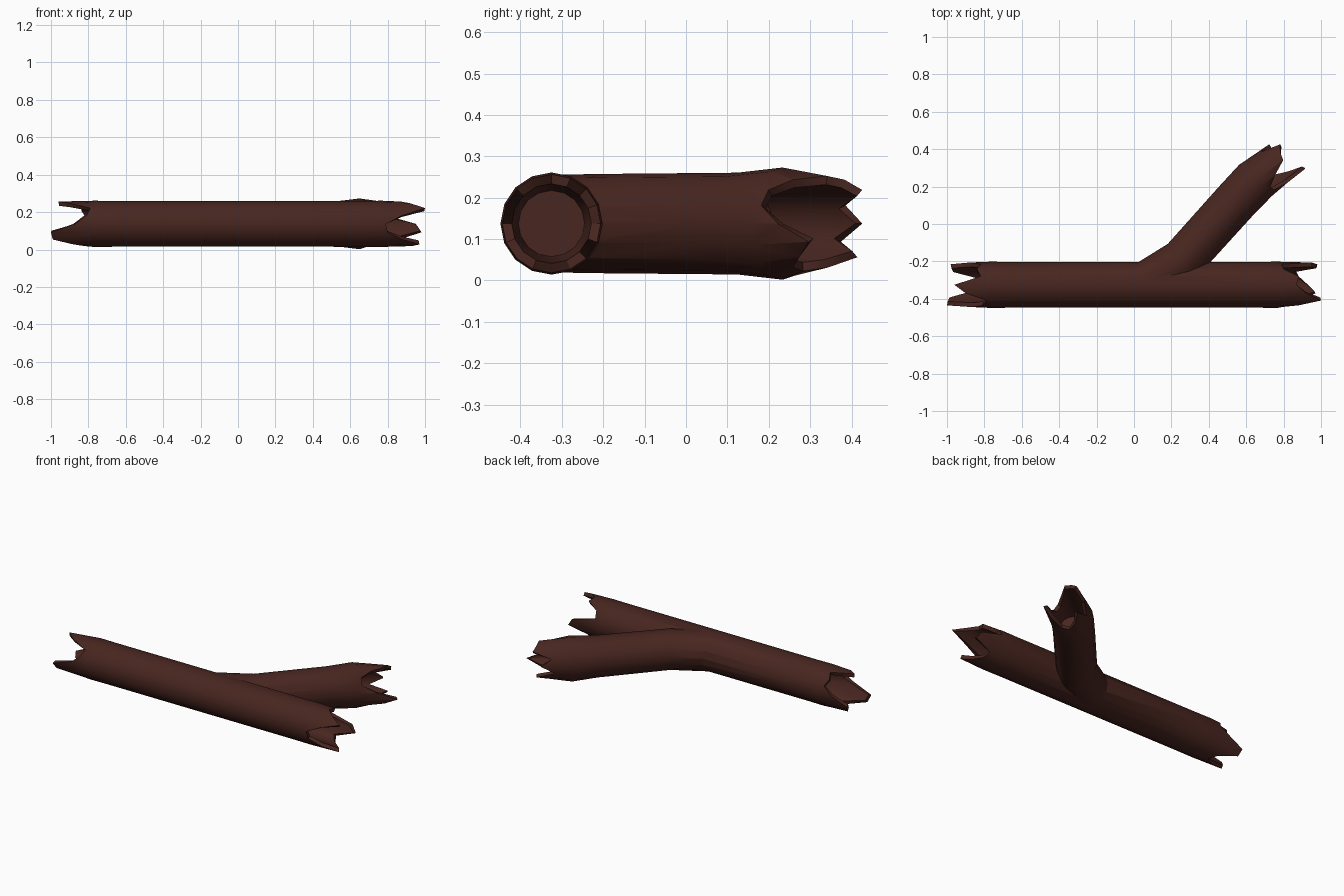
import bpy, bmesh, math
from mathutils import Vector

if "Cube" in bpy.data.objects:
    bpy.data.objects.remove(bpy.data.objects["Cube"])

N = 16
UP = Vector((0, 0, 1))
Z = 0.1375


def ring(bm, centre, axis, wide, tall, lengths=None, push=None):
    """Ring of N verts; optional per-vert lengths along 'push' make it jagged."""
    side = UP.cross(axis).normalized()
    verts = []
    for k in range(N):
        a = 2 * math.pi * k / N
        p = centre + side * (wide * math.cos(a)) + UP * (tall * math.sin(a))
        if lengths:
            p = p + push * lengths[k]
        verts.append(bm.verts.new(p))
    return verts


def build(name, rings):
    """Skin a run of rings and cap both extremes."""
    bm = bmesh.new()
    loops = [ring(bm, *r) for r in rings]
    for a, b in zip(loops, loops[1:]):
        for k in range(N):
            j = (k + 1) % N
            bm.faces.new((a[k], a[j], b[j], b[k]))
    bm.faces.new(loops[0])
    bm.faces.new(loops[-1])
    bmesh.ops.recalc_face_normals(bm, faces=bm.faces)
    bmesh.ops.triangulate(bm, faces=bm.faces)
    me = bpy.data.meshes.new(name)
    bm.to_mesh(me)
    bm.free()
    ob = bpy.data.objects.new(name, me)
    bpy.context.collection.objects.link(ob)
    return ob


# Splinter lengths, counted from the back/left side over the top
left = [.88, .82, .84, .82, .96, .90, .79, .81, .87, 1.0, .99, .88, .82, .85, .97, .98]
right = [.95, .79, .80, .88, .87, .92, 1.0, .88, .79, .80, .88, .97, .93, .88, .86, .98]
fork = [.96, .90, 1.0, .97, .95, .86, .80, .80, .88, 1.0, .93, .86, .85, .90, .98, .88]

# Main log: hollow pocket, splintered rim, body, splintered rim, hollow pocket
X = Vector((1, 0, 0))
mid = Vector((0, -0.325, Z))


def log_end(lengths, s):
    push = X * s
    return [(mid + push * .66, X, .080, .080),
            (mid, X, .096, .096, [v - .004 for v in lengths], push),
            (mid, X, .119, .119, lengths, push),
            (mid + push * .77, X, .1235, .1235),
            (mid + push * .66, X, .1225, .1225)]


log = build("log", log_end(left, -1) + log_end(right, 1)[::-1])

# Side branch: bends out of the log, flares and ends in splinters
base = Vector((0.12, -0.325, Z))
u = Vector((0.688, 0.725, 0))
v = Vector((0.725, -0.688, 0))
tilt = [(base + v * (.22 * (d - .8))) for d in fork]


def fork_rim(r, inset):
    # rim leans outward to the right as splinters get longer
    return (base - v * .176, u, r, r, [d - inset for d in fork], u + v * .22)


branch = build("branch", [
    (Vector((0.02, -0.322, Z)), X, .116, .118),
    (Vector((0.254, -0.200, Z)), Vector((.788, .616, 0)), .119, .120),
    (base + u * .62, u, .119, .123),
    (base + u * .77, u, .121, .1355),
    fork_rim(.115, 0),
    fork_rim(.094, .004),
    (base + u * .66, u, .080, .080)])

# Merge the branch into the log
mod = log.modifiers.new("join_branch", 'BOOLEAN')
mod.operation = 'UNION'
mod.solver = 'EXACT'
mod.object = branch
bpy.context.view_layer.objects.active = log
log.select_set(True)
bpy.ops.object.modifier_apply(modifier=mod.name)
bpy.data.objects.remove(branch)

# Dark bark
bark = bpy.data.materials.new("bark")
bark.diffuse_color = (0.065, 0.019, 0.014, 1)
bark.use_nodes = True
bark.node_tree.nodes["Principled BSDF"].inputs["Base Color"].default_value = bark.diffuse_color
log.data.materials.clear()
log.data.materials.append(bark)
bpy.ops.object.shade_smooth_by_angle(angle=math.radians(30))
